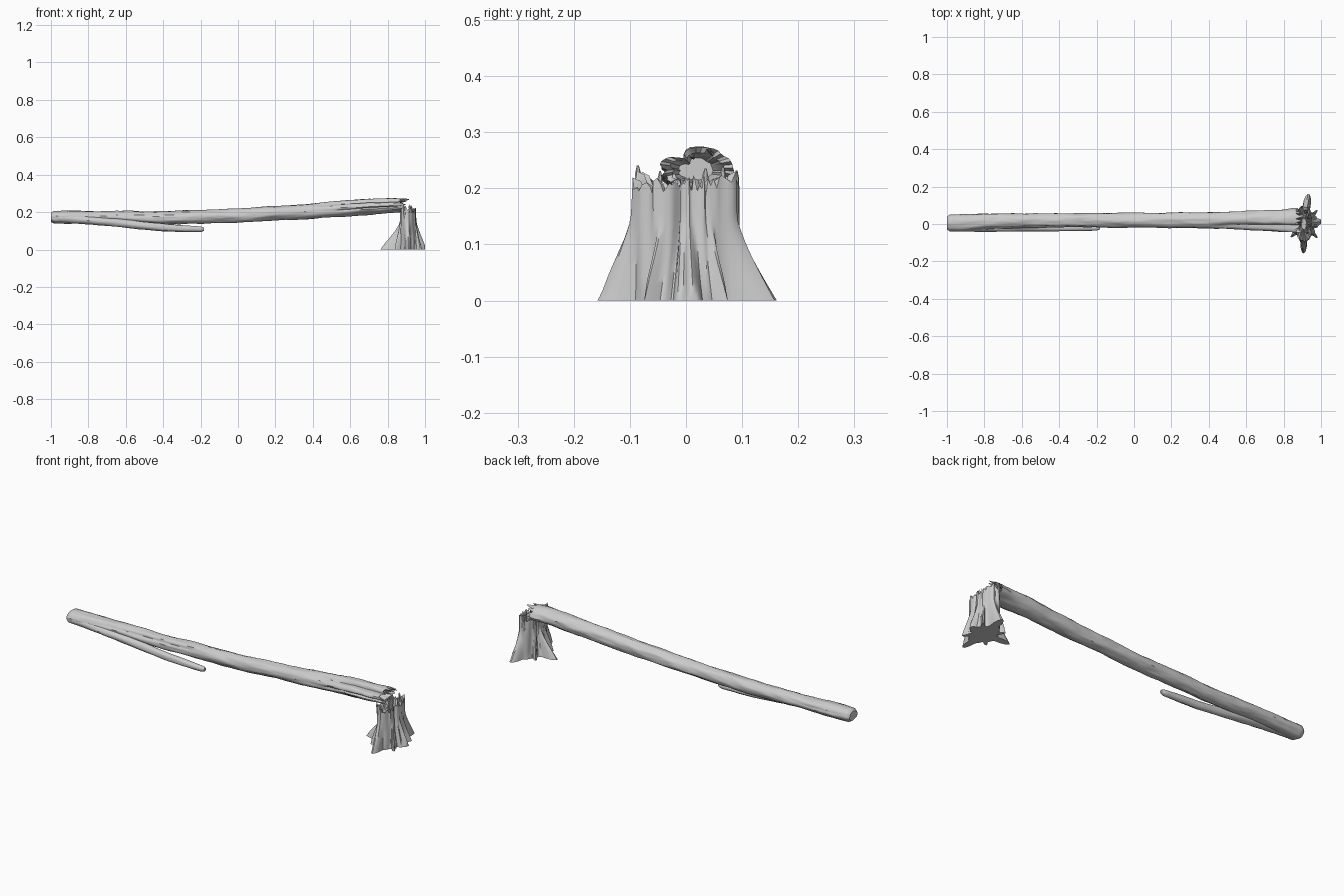
import bpy, bmesh, math, random
from mathutils import Vector, noise

if "Cube" in bpy.data.objects:
    bpy.data.objects.remove(bpy.data.objects["Cube"])

random.seed(7)


def finish(bm, name, angle=45):
    bmesh.ops.recalc_face_normals(bm, faces=bm.faces)
    me = bpy.data.meshes.new(name)
    bm.to_mesh(me)
    bm.free()
    ob = bpy.data.objects.new(name, me)
    bpy.context.collection.objects.link(ob)
    bpy.context.view_layer.objects.active = ob
    bpy.ops.object.select_all(action='DESELECT')
    ob.select_set(True)
    bpy.ops.object.shade_smooth_by_angle(angle=math.radians(angle))
    return ob


def skin(rings, name, cap_first=True, cap_last=True, angle=45):
    # bridges a list of point rings into a tube
    bm = bmesh.new()
    rows = [[bm.verts.new(p) for p in ring] for ring in rings]
    n = len(rows[0])
    for a, b in zip(rows, rows[1:]):
        for i in range(n):
            j = (i + 1) % n
            bm.faces.new((a[i], a[j], b[j], b[i]))
    if cap_first:
        bm.faces.new(rows[0])
    if cap_last:
        bm.faces.new(rows[-1])
    return finish(bm, name, angle)


def sample(keys, x):
    # smooth interpolation of (x, values...) rows
    for a, b in zip(keys, keys[1:]):
        if x <= b[0]:
            t = max(0, (x - a[0]) / (b[0] - a[0]))
            return [p + (q - p) * t for p, q in zip(a[1:], b[1:])]
    return list(keys[-1][1:])


def bump(a, centre, width):
    d = (a - centre + math.pi) % (2 * math.pi) - math.pi
    return math.exp(-(d / width) ** 2)


def log_ring(keys, x, n, rough, groove=None, scale=1.0):
    yc, zc, ry, rz = sample(keys, x)
    ring = []
    for i in range(n):
        a = 2 * math.pi * i / n
        c, s = math.cos(a), math.sin(a)
        r = 1 + rough * noise.noise(Vector((x * 7, c * 1.8, s * 1.8)))
        r += rough * 0.6 * noise.noise(Vector((x * 18, c * 5, s * 5)))
        if groove:
            r -= groove(x, a)
        ring.append(Vector((x, yc + ry * c * r * scale, zc + rz * s * r * scale)))
    return ring


# fallen trunk: x, centre y, centre z, half width, half height
trunk_keys = [(-1.0, .006, .172, .034, .024), (-.985, .006, .174, .045, .034),
              (-.93, .007, .174, .046, .035), (-.75, .015, .173, .04, .033),
              (-.4, .02, .170, .038, .036), (0, .02, .182, .039, .037),
              (.3, .02, .199, .042, .039), (.55, .019, .217, .047, .042),
              (.7, .018, .229, .056, .043), (.87, .018, .237, .066, .037),
              (.92, .018, .239, .066, .036)]


def split(x, a):
    # long splits torn along the log
    t = min(1, max(0, (x - .25) / .5))
    d = .4 * t * bump(a, 2.35 - .15 * x, .3) + .18 * t * bump(a, 3.3, .14)
    u = max(0, 1 - abs(x + .5) / .42)
    return d + .18 * u * bump(a, 2.7, .2)


N = 40
xs = [-1, -.993, -.985] + [-.97 + 1.81 * i / 90 for i in range(91)]
rings = [log_ring(trunk_keys, x, N, .11, split) for x in xs]
jag = [random.choice((0, .005, .012, .02, .035)) for _ in range(N)]
end = log_ring(trunk_keys, .865, N, .11, split)
inner = log_ring(trunk_keys, .86, N, .11, split, .72)
deep = log_ring(trunk_keys, .81, N, .11, split, .5)
for i, p in enumerate(end):
    p.x += jag[i] if p.z > .225 else jag[i] * .3
    inner[i].x += jag[i] * .5
skin(rings + [end, inner, deep], "fallen_trunk")

# side branch running along the underside
branch_keys = [(-.96, -.012, .168, .028, .022), (-.8, -.016, .156, .026, .022),
               (-.6, -.018, .138, .022, .022), (-.4, -.021, .118, .018, .021),
               (-.3, -.021, .112, .017, .018), (-.2, -.021, .109, .015, .015),
               (-.182, -.021, .109, .008, .009)]
skin([log_ring(branch_keys, -.96 + .778 * i / 44, 18, .12) for i in range(45)],
     "side_branch")

# stump: flared roots below, torn hollow rim on top
CX, S = .908, 96
roots = [(.15, .092, .45), (1.42, .163, .3), (-1.58, .158, .27), (3.1, .148, .3),
         (2.3, .1, .25), (-2.35, .1, .25), (.8, .1, .2), (-.8, .1, .2)]
rim = []
for i in range(S):
    a = 2 * math.pi * i / S
    h = .205 + .022 * noise.noise(Vector((math.cos(a) * 7, math.sin(a) * 7, 3)))
    h += random.choice((-.014, -.004, 0, .008, .016)) * (.6 + .4 * math.cos(a) ** 2)
    h += .025 * bump(a, -1.75, .16) + .015 * bump(a, 1.35, .15)
    rim.append(min(h, .24))


def stump_point(i, t, shrink=1.0):
    a = 2 * math.pi * i / S
    c, s = math.cos(a), math.sin(a)
    z = rim[i] * t
    top = ((abs(c) / .042) ** 2.5 + (abs(s) / .093) ** 2.5) ** (-1 / 2.5)
    base = max([.07] + [r * bump(a, m, w) for m, r, w in roots])
    k = max(0, 1 - z / .15) ** 1.3
    r = top + (max(base, top) - top) * k
    r += .008 * (1 - t) * max(0, c)
    flute = noise.noise(Vector((c * 6, s * 6, z * 5)))
    r *= 1 + .1 * flute * min(1, z / .04)
    r -= .018 * bump(a, -.42, .13) + .014 * bump(a, 2.6, .12)
    r *= shrink
    return Vector((min(1, CX + r * c), r * s, z))


levels = [0, .04, .09, .15, .22, .3, .38, .46, .54, .62, .7, .78, .86, .93, 1]
outer = [[stump_point(i, t) for i in range(S)] for t in levels]
hollow = [[stump_point(i, t, k) for i in range(S)]
          for t, k in ((.97, .84), (.88, .74), (.78, .62), (.72, .3))]
skin(outer + hollow, "stump", angle=40)


def splinter(name, base, tip, w, d):
    # thin tapering shard of torn wood
    b, t = Vector(base), Vector(tip)
    axis = (t - b).normalized()
    u = axis.orthogonal().normalized()
    v = axis.cross(u)
    ringset = []
    for f, k in ((0, 1), (.5, .85), (.85, .6), (1, .2)):
        ringset.append([b.lerp(t, f) + u * (w * k * math.cos(q * math.pi / 3)) +
                        v * (d * k * math.sin(q * math.pi / 3)) for q in range(6)])
    skin(ringset, name, angle=30)


# torn shards on the stump rim and the log's broken end
shards = [((.895, -.082, .15), (.885, -.086, .241), .007, .01),
          ((.93, -.048, .15), (.925, -.046, .231), .006, .008),
          ((.90, .088, .15), (.895, .09, .232), .006, .009),
          ((.935, .03, .14), (.925, .035, .235), .006, .012),
          ((.93, .065, .15), (.915, .066, .24), .006, .01),
          ((.80, .045, .262), (.915, .042, .268), .005, .012),
          ((.78, .01, .258), (.90, .012, .256), .005, .008),
          ((.80, -.035, .215), (.89, -.038, .222), .005, .009),
          ((.50, -.012, .228), (.87, -.04, .235), .005, .006)]
for n, (b, t, w, d) in enumerate(shards):
    splinter(f"splinter_{n + 1}", b, t, w, d)
